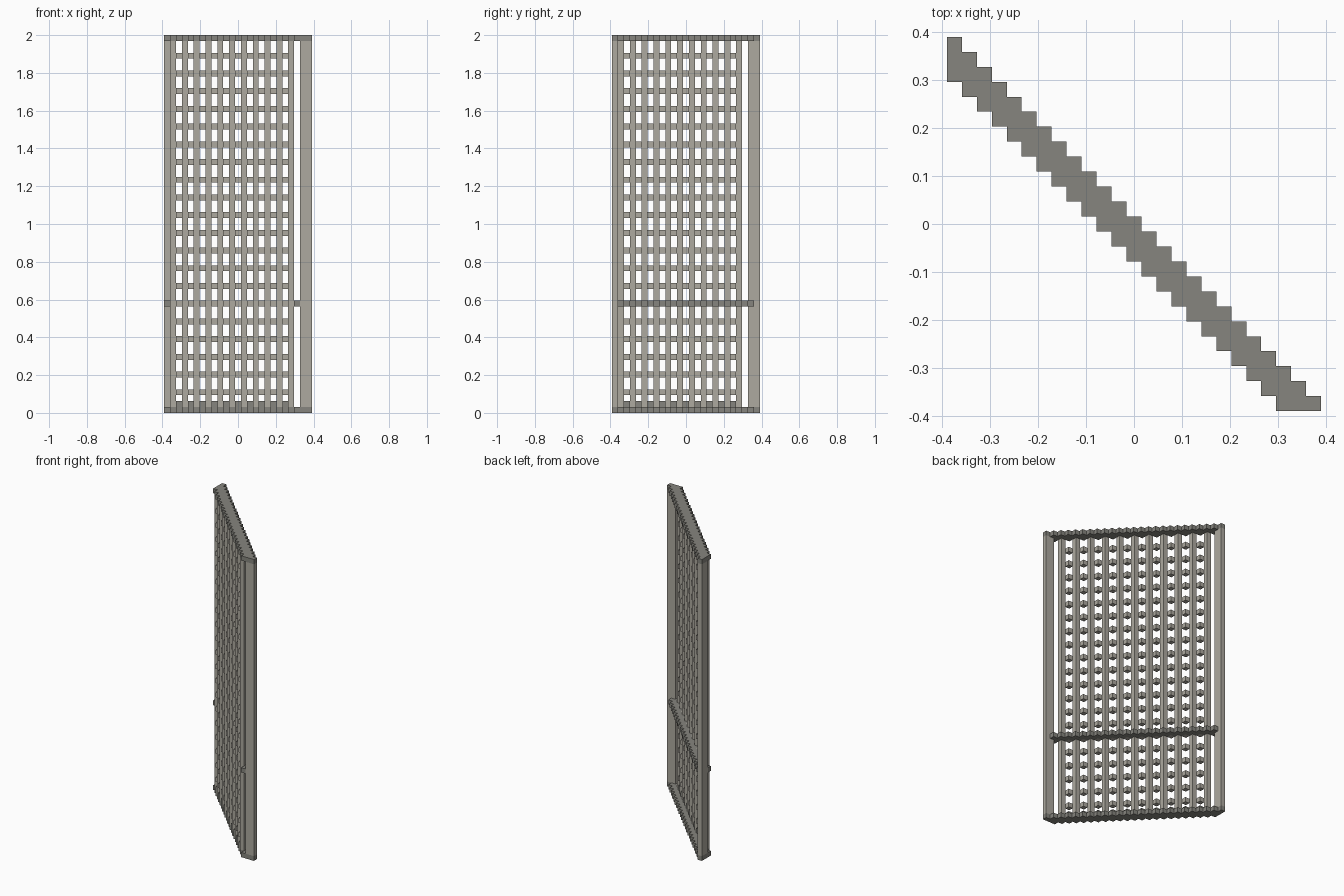
import bpy
import bmesh

if "Cube" in bpy.data.objects:
    bpy.data.objects.remove(bpy.data.objects["Cube"], do_unlink=True)

U = 1 / 32          # one block
HALF = 12.5         # half the plan width in blocks
TOP = 64            # height in blocks


def material(name, colour):
    m = bpy.data.materials.new(name)
    m.use_nodes = True
    rgba = (*colour, 1)
    m.diffuse_color = rgba
    m.node_tree.nodes["Principled BSDF"].inputs["Base Color"].default_value = rgba
    return m


LIGHT = material("light_stone_grey", (0.42, 0.40, 0.35))
DARK = material("dark_stone_grey", (0.24, 0.235, 0.21))


def add_prism(bm, outline, z0, z1):
    """Extrude a plan outline given in blocks between two heights."""
    base = [bm.verts.new(((x - HALF) * U, (y - HALF) * U, z0 * U)) for x, y in outline]
    face = bm.faces.new(base)
    grown = bmesh.ops.extrude_face_region(bm, geom=[face])["geom"]
    verts = [v for v in grown if isinstance(v, bmesh.types.BMVert)]
    bmesh.ops.translate(bm, verts=verts, vec=(0, 0, (z1 - z0) * U))


def rect(x, y, w=1, d=1):
    return [(x, y), (x + w, y), (x + w, y + d), (x, y + d)]


def make(name, prisms, mat):
    bm = bmesh.new()
    for outline, z0, z1 in prisms:
        add_prism(bm, outline, z0, z1)
    bmesh.ops.recalc_face_normals(bm, faces=bm.faces)
    mesh = bpy.data.meshes.new(name)
    bm.to_mesh(mesh)
    bm.free()
    mesh.materials.append(mat)
    ob = bpy.data.objects.new(name, mesh)
    bpy.context.collection.objects.link(ob)
    return ob


def steps(first, last, total):
    """Stair corners going down in y: two points for each block."""
    pts = []
    for i in range(first, last + 1):
        pts += [(i, total - i), (i + 1, total - i)]
    return pts


# Stepped diagonal head and sill rails
full = steps(0, 24, 25) + [(25, 0)] + steps(0, 21, 22)[::-1]
full.insert(51, (22, 0))
outline = []
for p in full:
    if p not in outline:
        outline.append(p)
make("top_rail", [(outline, TOP - 1, TOP)], DARK)
make("bottom_rail", [(outline, 0, 1)], DARK)

# Middle rail behind the lattice, with end blocks reaching to the front
middle = [(0, 23), (1, 23)] + steps(1, 23, 25)
middle += [(24, 1), (23, 1), (23, 0), (22, 0)]
middle += steps(1, 21, 23)[::-1] + [(1, 22), (0, 22)]
outline = []
for p in middle:
    if p not in outline:
        outline.append(p)
make("middle_rail", [(outline, 18, 19)], DARK)

# End posts
make("left_post", [(rect(23, 0, 2, 1), 1, TOP - 1)], LIGHT)
make("right_post", [(rect(0, 23, 1, 2), 1, TOP - 1)], LIGHT)

# Upright lattice bars
make("lattice_bars", [(rect(i, 22 - i), 1, TOP - 1) for i in range(1, 22, 2)], LIGHT)

# Small blocks bridging the bars
make("lattice_rungs",
     [(rect(i, 22 - i), k, k + 1) for i in range(2, 21, 2) for k in range(3, 61, 3)],
     LIGHT)

# Low blocks on the sill between the bars
make("sill_blocks", [(rect(i, 22 - i), 1, 2) for i in range(2, 21, 2)], DARK)
